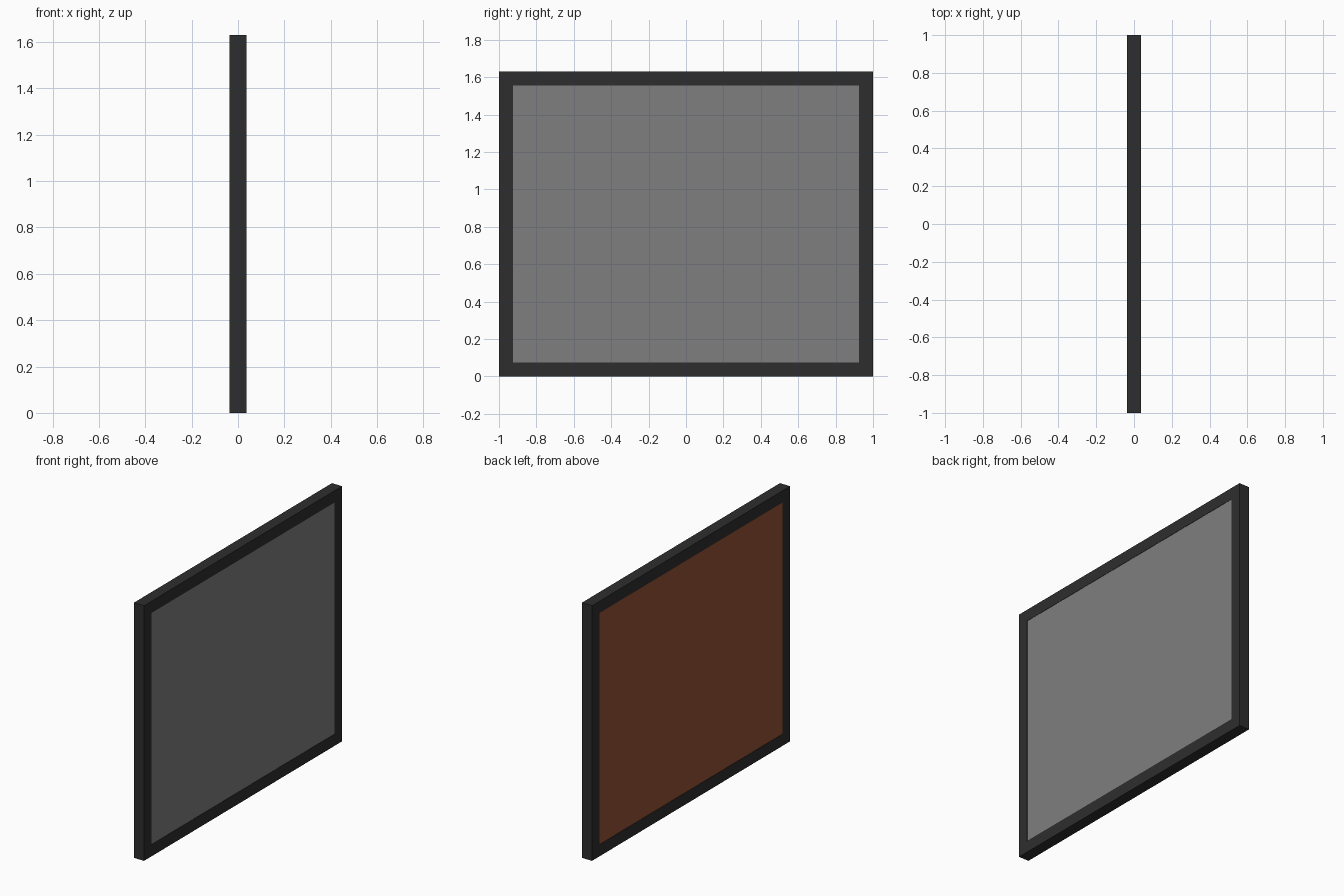
import bpy
import bmesh

if "Cube" in bpy.data.objects:
    bpy.data.objects.remove(bpy.data.objects["Cube"])

HALF_W, HEIGHT = 1.0, 1.63      # outer size of the frame
BORDER, HALF_D = 0.075, 0.036   # rail width and half depth
RECESS = 0.002                  # panels sit just inside the frame faces


def material(name, rgb):
    mat = bpy.data.materials.new(name)
    mat.diffuse_color = (*rgb, 1)
    mat.use_nodes = True
    mat.node_tree.nodes["Principled BSDF"].inputs["Base Color"].default_value = mat.diffuse_color
    return mat


def finish(name, bm, mat):
    bmesh.ops.recalc_face_normals(bm, faces=bm.faces)
    mesh = bpy.data.meshes.new(name)
    bm.to_mesh(mesh)
    bm.free()
    mesh.materials.append(mat)
    obj = bpy.data.objects.new(name, mesh)
    bpy.context.collection.objects.link(obj)
    return obj


def panel(name, x0, x1, mat):
    bm = bmesh.new()
    bmesh.ops.create_cube(bm, size=1)
    size = (x1 - x0, 2 * (HALF_W - BORDER), HEIGHT - 2 * BORDER)
    bmesh.ops.scale(bm, vec=size, verts=bm.verts)
    bmesh.ops.translate(bm, vec=((x0 + x1) / 2, 0, HEIGHT / 2), verts=bm.verts)
    return finish(name, bm, mat)


# Mitred frame: rectangular rail profile carried round four corners
bm = bmesh.new()
rings = []
for sy, sz in ((-1, -1), (1, -1), (1, 1), (-1, 1)):
    ring = []
    for x, inset in ((-HALF_D, 0), (HALF_D, 0), (HALF_D, BORDER), (-HALF_D, BORDER)):
        ring.append(bm.verts.new((x, sy * (HALF_W - inset),
                                  HEIGHT / 2 + sz * (HEIGHT / 2 - inset))))
    rings.append(ring)
for i in range(4):
    a, b = rings[i], rings[(i + 1) % 4]
    for j in range(4):
        k = (j + 1) % 4
        bm.faces.new((a[j], a[k], b[k], b[j]))
finish("frame", bm, material("black_frame", (0.027, 0.027, 0.027)))

# Grey display face on +x, brown backing board on -x
panel("front_panel", 0, HALF_D - RECESS, material("grey_panel", (0.21, 0.21, 0.21)))
panel("backing_board", -HALF_D + RECESS, 0, material("brown_board", (0.30, 0.084, 0.036)))
